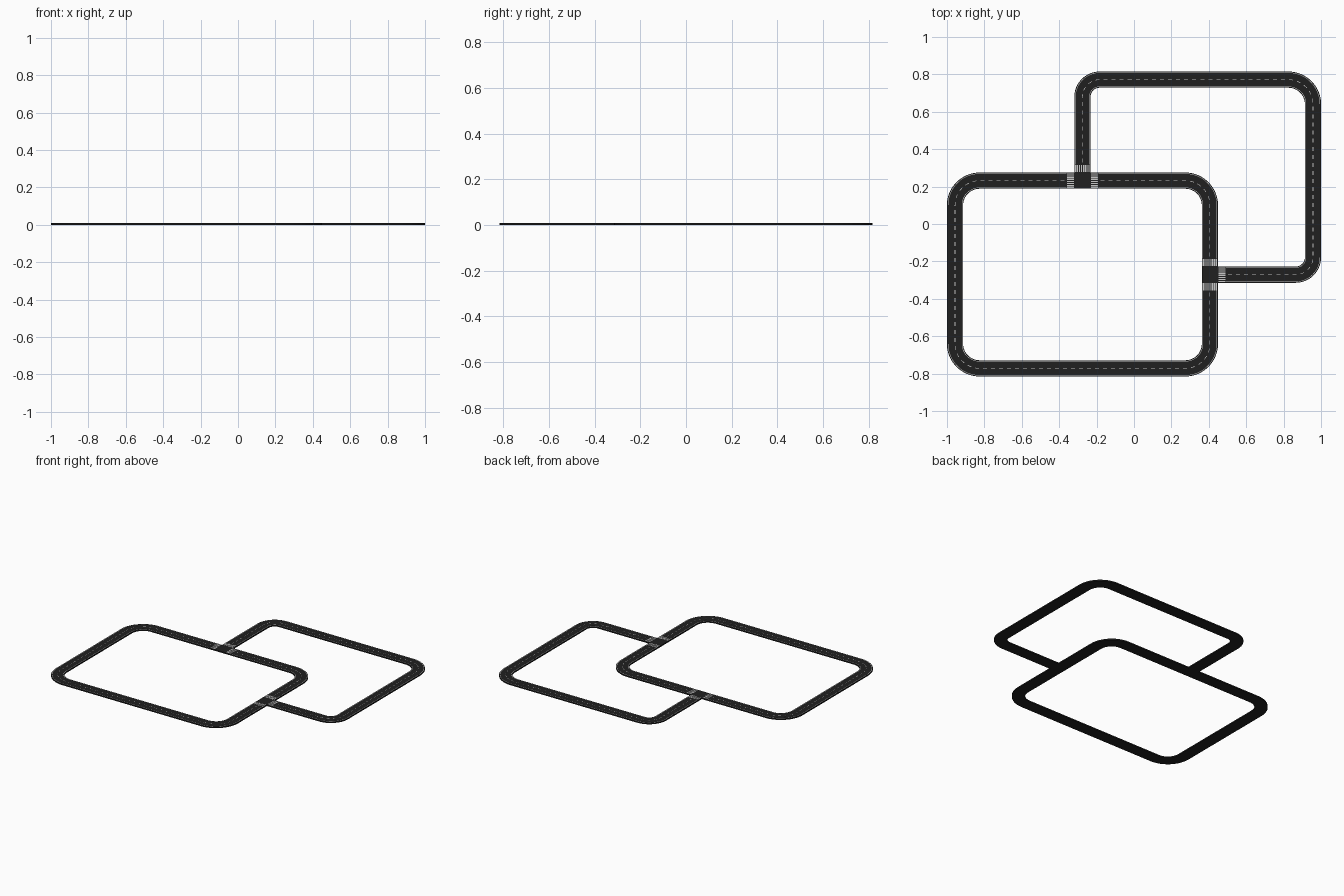
import bpy, bmesh, math
from mathutils import Vector

if "Cube" in bpy.data.objects:
    bpy.data.objects.remove(bpy.data.objects["Cube"])

W = 0.0865           # road width
H = W / 2
TOP = 0.009          # slab height
CROSS = 0.042        # crosswalk length


def material(name, c):
    m = bpy.data.materials.new(name)
    m.diffuse_color = (c, c, c, 1)
    m.use_nodes = True
    m.node_tree.nodes["Principled BSDF"].inputs["Base Color"].default_value = m.diffuse_color
    return m


asphalt = material("asphalt", 0.014)
paint = material("paint", 0.65)


def finish(bm, name, mat):
    bmesh.ops.recalc_face_normals(bm, faces=bm.faces)
    me = bpy.data.meshes.new(name)
    bm.to_mesh(me)
    bm.free()
    me.materials.append(mat)
    ob = bpy.data.objects.new(name, me)
    bpy.context.collection.objects.link(ob)
    return ob


def rounded(points, radii):
    """Centre line with an arc at every inner point."""
    pts = [Vector(p) for p in points]
    out = [pts[0]]
    for i, r in enumerate(radii, 1):
        a = (pts[i - 1] - pts[i]).normalized()
        b = (pts[i + 1] - pts[i]).normalized()
        c = pts[i] + (a + b) * r
        for k in range(13):
            t = k / 12 * math.pi / 2
            out.append(c - b * r * math.cos(t) - a * r * math.sin(t))
    return out + [pts[-1]]


def length(path):
    return sum((q - p).length for p, q in zip(path, path[1:]))


def cut(path, s0, s1):
    """Part of a path between two distances."""
    out, d = [], 0
    for p, q in zip(path, path[1:]):
        n = (q - p).length
        if n < 1e-9:
            continue
        for s in (s0, s1):
            if d <= s < d + n or (s == s1 and abs(s - d - n) < 1e-6):
                out.append(p.lerp(q, (s - d) / n))
        if s0 < d + n < s1:
            inside = q.copy()
            if out and s0 <= d + n <= s1 and (out[-1] - p.lerp(q, min(1, (s1 - d) / n))).length > 1e-7:
                out.append(inside)
        d += n
    return [p for i, p in enumerate(out) if i == 0 or (p - out[i - 1]).length > 1e-6]


def sweep(bm, path, o0, o1, z0, z1):
    """Sweep a flat rectangle, sideways from o0 to o1, along a path."""
    rings = []
    for i, p in enumerate(path):
        t = Vector((0, 0))
        if i:
            t += (p - path[i - 1]).normalized()
        if i < len(path) - 1:
            t += (path[i + 1] - p).normalized()
        # ends lie on straights
        t.normalize()
        n = Vector((-t.y, t.x))
        rings.append([bm.verts.new((*(p + n * o), z)) for o, z in
                      ((o0, z0), (o1, z0), (o1, z1), (o0, z1))])
    for a, b in zip(rings, rings[1:]):
        for k in range(4):
            bm.faces.new((a[k], a[k - 1], b[k - 1], b[k]))
    bm.faces.new(rings[0])
    bm.faces.new(rings[-1])


def road(name, points, radii):
    path = rounded(points, radii)
    n = length(path)
    bm = bmesh.new()
    sweep(bm, cut(path, H, n - H), -H, H, 0, TOP)
    finish(bm, name, asphalt)

    z = (TOP - 0.001, TOP + 0.0008)
    start, end = H + CROSS, n - H - CROSS
    # edge lines
    bm = bmesh.new()
    for o in (-0.0375, 0.0375):
        sweep(bm, cut(path, start, end), o - 0.0013, o + 0.0013, *z)
    finish(bm, name + "_edge_lines", paint)
    # centre dashes
    bm = bmesh.new()
    count = round((end - start) / 0.043)
    step = (end - start) / count
    for i in range(count):
        s = start + (i + 0.25) * step
        sweep(bm, cut(path, s, s + step / 2), -0.0014, 0.0014, *z)
    finish(bm, name + "_centre_dashes", paint)
    # zebra crossings at both ends
    bm = bmesh.new()
    for s in (H + 0.002, end + 0.002):
        for k in range(8):
            o = (k - 3.5) * 0.0102
            sweep(bm, cut(path, s, s + CROSS - 0.004), o - 0.003, o + 0.003, *z)
    finish(bm, name + "_crosswalks", paint)


j1, j2 = (-0.276, 0.232), (0.406, -0.271)
L, B, R, T = -0.957, -0.772, 0.957, 0.772
road("inner_road", [j1, (j2[0], j1[1]), j2], [0.132])
road("outer_road", [j2, (j2[0], B), (L, B), (L, j1[1]), j1], [0.132] * 3)
road("branch_road", [j1, (j1[0], T), (R, T), (R, j2[1]), j2], [0.093, 0.132, 0.093])

# plain junction squares
for i, (x, y) in enumerate((j1, j2), 1):
    bm = bmesh.new()
    sweep(bm, [Vector((x - H, y)), Vector((x + H, y))], -H, H, 0, TOP)
    finish(bm, f"junction_{i}", asphalt)
